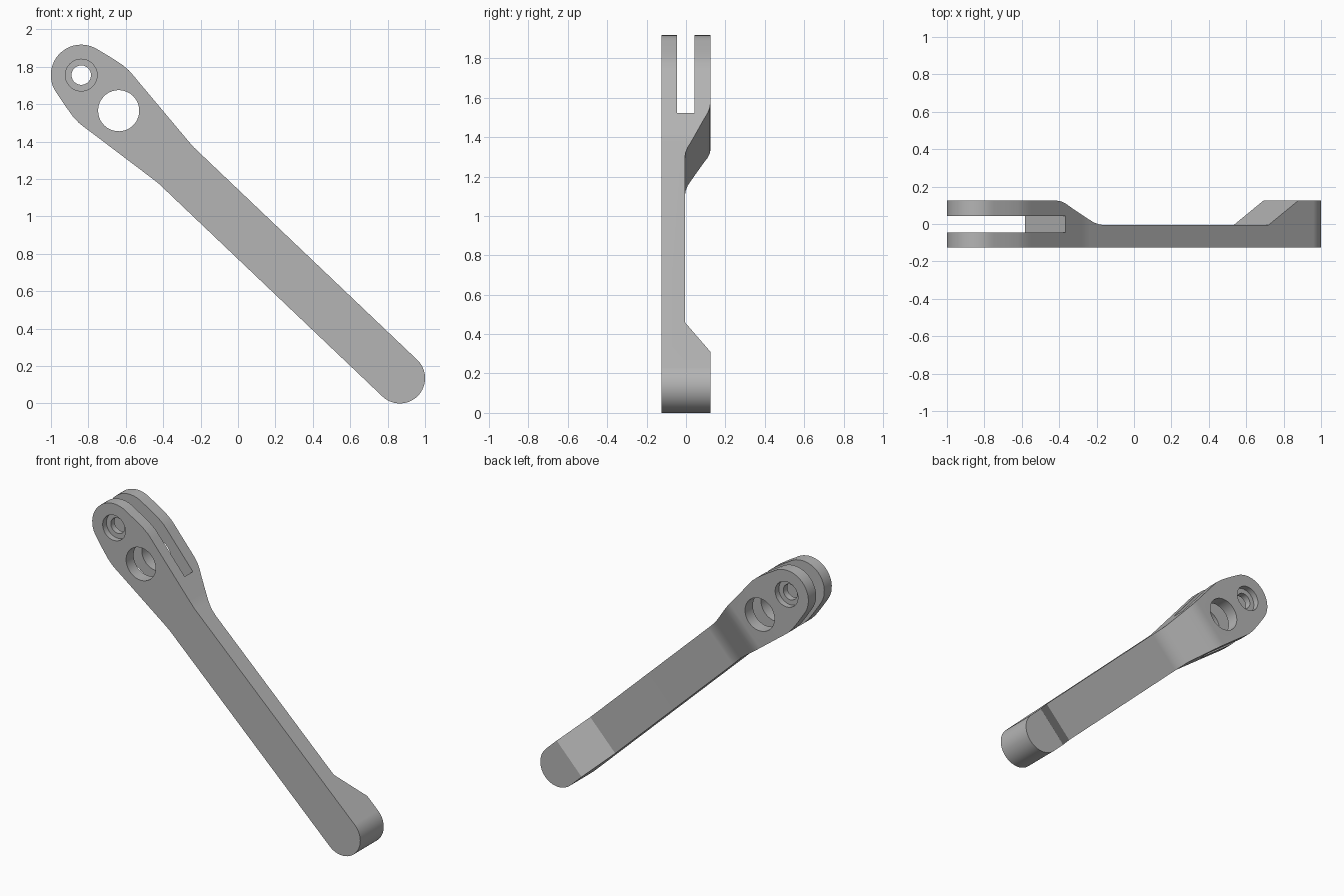
import bpy, bmesh, math
from mathutils import Vector

cube = bpy.data.objects.get("Cube")
if cube:
    bpy.data.objects.remove(cube, do_unlink=True)

# Lever frame: u runs from pivot hole to tail, v across the lever, y is depth
ORIGIN = Vector((-0.838, 0, 1.755))
TILT = math.radians(43.57)
U = Vector((math.cos(TILT), 0, -math.sin(TILT)))
V = Vector((math.sin(TILT), 0, math.cos(TILT)))
Y = Vector((0, 1, 0))


def prism(name, points, a, b, along, start, end):
    """Extrude a closed profile, given on axes a and b, from start to end."""
    bm = bmesh.new()
    verts = [bm.verts.new(ORIGIN + a * p + b * q + along * start) for p, q in points]
    face = bm.faces.new(verts)
    ext = bmesh.ops.extrude_face_region(bm, geom=[face])
    moved = [g for g in ext["geom"] if isinstance(g, bmesh.types.BMVert)]
    bmesh.ops.translate(bm, verts=moved, vec=along * (end - start))
    bmesh.ops.recalc_face_normals(bm, faces=bm.faces[:])
    mesh = bpy.data.meshes.new(name)
    bm.to_mesh(mesh)
    bm.free()
    obj = bpy.data.objects.new(name, mesh)
    bpy.context.collection.objects.link(obj)
    return obj


def arc(centre, radius, first, last, steps):
    angles = [math.radians(first + (last - first) * i / steps) for i in range(steps + 1)]
    return [(centre + radius * math.cos(t), radius * math.sin(t)) for t in angles]


def combine(target, tool, operation):
    mod = target.modifiers.new(tool.name, "BOOLEAN")
    mod.operation = operation
    mod.solver = "EXACT"
    mod.object = tool
    bpy.context.view_layer.objects.active = target
    bpy.ops.object.modifier_apply(modifier=mod.name)
    bpy.data.objects.remove(tool, do_unlink=True)


def drill(target, centre, radius, start, end):
    circle = arc(centre, radius, 0, 360, 40)[:-1]
    combine(target, prism("drill", circle, U, V, Y, start, end), "DIFFERENCE")


# Outline seen from the front: swollen head, straight arm, round tail
side = [(0.05, 0.178), (0.12, 0.191), (0.165, 0.194), (0.21, 0.19), (0.25, 0.185),
        (0.64, 0.141), (0.70, 0.135)]
outline = arc(0, 0.163, 260, 100, 20) + side
outline += arc(2.351, 0.135, 90, -90, 24)
outline += [(u, -v) for u, v in reversed(side)]
lever = prism("lever_arm", outline, U, V, Y, -0.125, 0.3)

# Depth profile: thick head, curved step to thin arm, ramp up to thick tail
profile = [(-0.5, -0.3), (-0.5, 0.125), (0.43, 0.125), (0.465, 0.121), (0.50, 0.111),
           (0.54, 0.092), (0.69, 0.027), (0.73, 0.009), (0.77, -0.002), (0.81, -0.006),
           (2.02, -0.006), (2.24, 0.125), (2.8, 0.125), (2.8, -0.3)]
combine(lever, prism("depth_profile", profile, U, Y, V, -0.5, 0.5), "INTERSECT")

# Fork slot in the head
slot = [(-0.5, -0.045), (0.502, -0.045), (0.502, 0.042), (-0.5, 0.042)]
combine(lever, prism("fork_slot", slot, U, Y, V, -0.5, 0.5), "DIFFERENCE")

# Large hole, and pivot hole counterbored on both faces
drill(lever, 0.276, 0.11, -0.3, 0.3)
drill(lever, 0, 0.052, -0.3, 0.3)
drill(lever, 0, 0.085, -0.3, -0.085)
drill(lever, 0, 0.085, 0.085, 0.3)

# Material
grey = bpy.data.materials.new("light_grey")
grey.use_nodes = True
colour = (0.46, 0.46, 0.46, 1)
grey.diffuse_color = colour
for node in grey.node_tree.nodes:
    if node.type == "BSDF_PRINCIPLED":
        node.inputs["Base Color"].default_value = colour
lever.data.materials.clear()
lever.data.materials.append(grey)

# Smooth curved walls, keep machined edges crisp
bpy.ops.object.select_all(action="DESELECT")
lever.select_set(True)
bpy.context.view_layer.objects.active = lever
bpy.ops.object.shade_smooth_by_angle(angle=math.radians(25))
weighted = lever.modifiers.new("weighted_normals", "WEIGHTED_NORMAL")
weighted.keep_sharp = True
